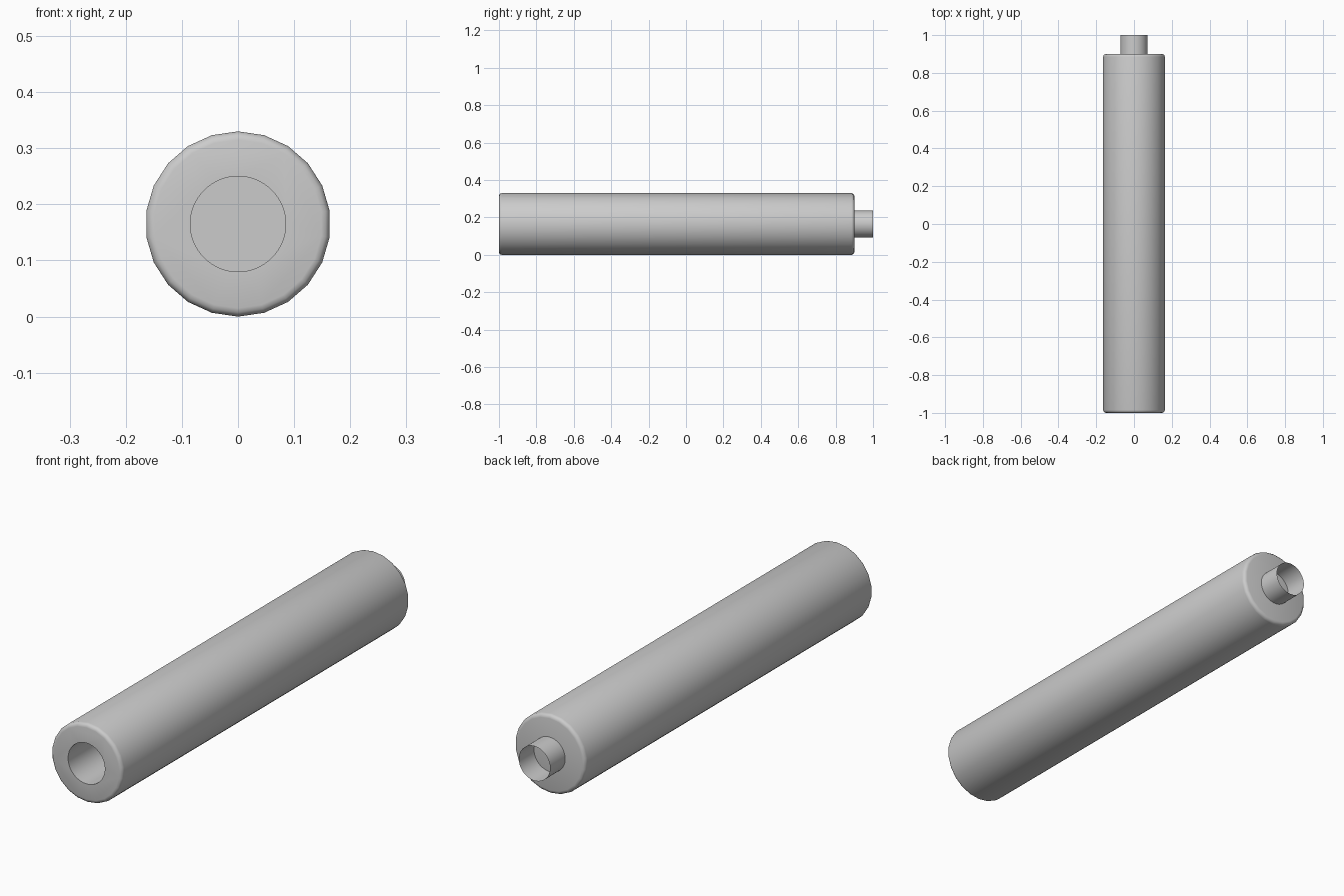
import bpy, bmesh, math

if "Cube" in bpy.data.objects:
    bpy.data.objects.remove(bpy.data.objects["Cube"])

CZ = 0.165  # height of the tube axis


def lathe(name, profile, sides, cap):
    """Spin (y, radius) points about the tube axis, vertex at the top."""
    bm = bmesh.new()
    rings = []
    for y, r in profile:
        rings.append([bm.verts.new((r * math.sin(2 * math.pi * i / sides), y,
                                    CZ + r * math.cos(2 * math.pi * i / sides)))
                      for i in range(sides)])
    for a, b in zip(rings, rings[1:]):
        for i in range(sides):
            j = (i + 1) % sides
            bm.faces.new((a[i], a[j], b[j], b[i]))
    if cap:
        bm.faces.new(rings[0])
        bm.faces.new(rings[-1])
    bmesh.ops.recalc_face_normals(bm, faces=bm.faces)
    me = bpy.data.meshes.new(name)
    bm.to_mesh(me)
    bm.free()
    ob = bpy.data.objects.new(name, me)
    bpy.context.collection.objects.link(ob)
    return ob


def smooth(ob, degrees):
    bpy.ops.object.select_all(action='DESELECT')
    ob.select_set(True)
    bpy.context.view_layer.objects.active = ob
    bpy.ops.object.shade_smooth_by_angle(angle=math.radians(degrees))


# main tube with rounded rims
R, W, steps = 0.165, 0.015, 3
rim = [(W * (1 - math.sin(t)), R - W * (1 - math.cos(t)))
       for t in [math.pi / 2 * (1 - k / steps) for k in range(steps + 1)]]
profile = [(-1 + d, r) for d, r in rim] + [(0.9 - d, r) for d, r in reversed(rim)]
body = lathe("main_tube", profile, 22, True)

# front bore, closed near the back
cutter = lathe("bore_cutter", [(-1.1, 0.085), (0.885, 0.085)], 64, True)
cutter.hide_render = True
mod = body.modifiers.new("bore", 'BOOLEAN')
mod.operation = 'DIFFERENCE'
mod.solver = 'EXACT'
mod.object = cutter
bpy.context.view_layer.objects.active = body
bpy.ops.object.modifier_apply(modifier="bore")
bpy.data.objects.remove(cutter)
smooth(body, 40)

# thin open collar at the back
neck = lathe("rear_collar", [(0.9, 0.072), (1.0, 0.072)], 64, False)
smooth(neck, 40)
